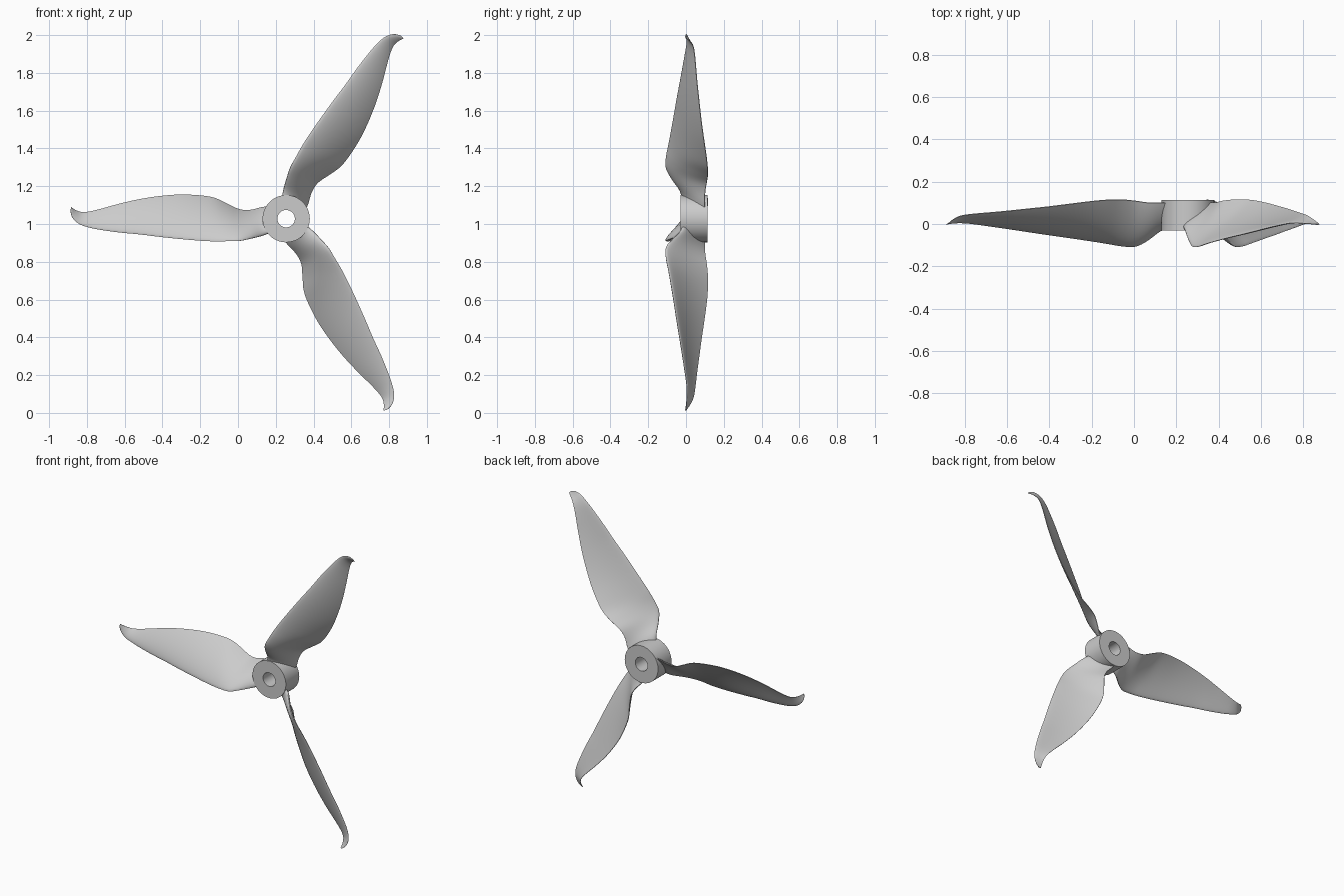
import bpy, bmesh
from math import sin, cos, pi, radians, sqrt, hypot
from mathutils import Vector

if "Cube" in bpy.data.objects:
    bpy.data.objects.remove(bpy.data.objects["Cube"])

CX, CZ = 0.255, 1.028      # hub centre
UP = 14                    # points per blade side


def make_object(name, bm):
    bmesh.ops.recalc_face_normals(bm, faces=bm.faces)
    me = bpy.data.meshes.new(name)
    bm.to_mesh(me)
    bm.free()
    ob = bpy.data.objects.new(name, me)
    bpy.context.collection.objects.link(ob)
    bpy.ops.object.select_all(action='DESELECT')
    ob.select_set(True)
    bpy.context.view_layer.objects.active = ob
    bpy.ops.object.shade_smooth_by_angle(angle=radians(40))
    return ob


def catmull(p0, p1, p2, p3, s):
    return [0.5 * (2 * b + (c - a) * s + (2 * a - 5 * b + 4 * c - d) * s * s
                   + (3 * b - a - 3 * c + d) * s ** 3)
            for a, b, c, d in zip(p0, p1, p2, p3)]


# Blade stations: leading edge (r, t, y), trailing edge (r, t, y), thickness
STATIONS = [
    (0.090, -0.075, -0.018, 0.090, 0.065, 0.100, 0.040),
    (0.130, -0.090, -0.032, 0.130, 0.060, 0.100, 0.036),
    (0.190, -0.105, -0.078, 0.190, 0.046, 0.101, 0.030),
    (0.247, -0.117, -0.107, 0.247, 0.049, 0.109, 0.026),
    (0.310, -0.119, -0.106, 0.310, 0.078, 0.115, 0.024),
    (0.380, -0.120, -0.094, 0.380, 0.110, 0.114, 0.023),
    (0.460, -0.116, -0.081, 0.460, 0.123, 0.107, 0.022),
    (0.565, -0.107, -0.065, 0.565, 0.127, 0.094, 0.021),
    (0.670, -0.096, -0.050, 0.670, 0.119, 0.081, 0.020),
    (0.776, -0.083, -0.034, 0.776, 0.103, 0.070, 0.018),
    (0.882, -0.073, -0.018, 0.882, 0.079, 0.059, 0.016),
    (0.988, -0.058, -0.003, 0.988, 0.050, 0.050, 0.013),
    (1.045, -0.046, 0.004, 1.045, 0.037, 0.044, 0.011),
    (1.090, -0.031, 0.005, 1.083, 0.035, 0.036, 0.009),
    (1.120, -0.009, 0.003, 1.113, 0.045, 0.020, 0.007),
    (1.136, 0.014, 0.001, 1.130, 0.056, 0.006, 0.005),
    (1.143, 0.042, -0.002, 1.138, 0.061, -0.001, 0.003),
]


def smooth_stations(sub=4):
    out, n = [], len(STATIONS)
    for i in range(n - 1):
        ps = [STATIONS[min(max(i + k, 0), n - 1)] for k in (-1, 0, 1, 2)]
        out += [catmull(*ps, j / sub) for j in range(sub)]
    return out + [list(STATIONS[-1])]


def section(st):
    """Thin cambered airfoil loop between the two edges."""
    le, te, th = Vector(st[0:3]), Vector(st[3:6]), st[6]
    c = te - le
    ln = hypot(c.y, c.z)
    nrm = Vector((0, c.z, -c.y)) / ln
    us = [(1 - cos(pi * k / UP)) / 2 for k in range(UP + 1)]

    def point(u, side):
        half = th * 5 * (0.2969 * sqrt(u) - 0.126 * u - 0.3516 * u ** 2
                         + 0.2843 * u ** 3 - 0.1015 * u ** 4)
        half = max(half, 0) + 0.0015 * u
        return le + c * u + nrm * (0.04 * ln * 4 * u * (1 - u) + side * half)

    return [point(u, 1) for u in us] + [point(u, -1) for u in reversed(us[1:])]


def blade(name, angle):
    ca, sa = cos(angle), sin(angle)
    bm = bmesh.new()
    loops = []
    for st in smooth_stations():
        loops.append([bm.verts.new((CX + p.x * ca + p.y * sa, p.z,
                                    CZ + p.x * sa - p.y * ca))
                      for p in section(st)])
    n = len(loops[0])
    for a, b in zip(loops, loops[1:]):
        for k in range(n):
            m = (k + 1) % n
            bm.faces.new((a[k], a[m], b[m], b[k]))
    bm.faces.new(loops[0])
    bm.faces.new(loops[-1])
    make_object(name, bm)


# Three blades
for name, deg in (("left_blade", 180), ("upper_blade", 60), ("lower_blade", -60)):
    blade(name, radians(deg))

# Hub ring with a shaft hole
bm = bmesh.new()
N = 64
profile = [(0.046, -0.03), (0.125, -0.03), (0.125, 0.114), (0.046, 0.114)]
rings = [[bm.verts.new((CX + r * cos(2 * pi * k / N), y, CZ + r * sin(2 * pi * k / N)))
          for r, y in profile] for k in range(N)]
for k in range(N):
    a, b = rings[k], rings[(k + 1) % N]
    for j in range(4):
        i = (j + 1) % 4
        bm.faces.new((a[j], a[i], b[i], b[j]))
make_object("hub", bm)
